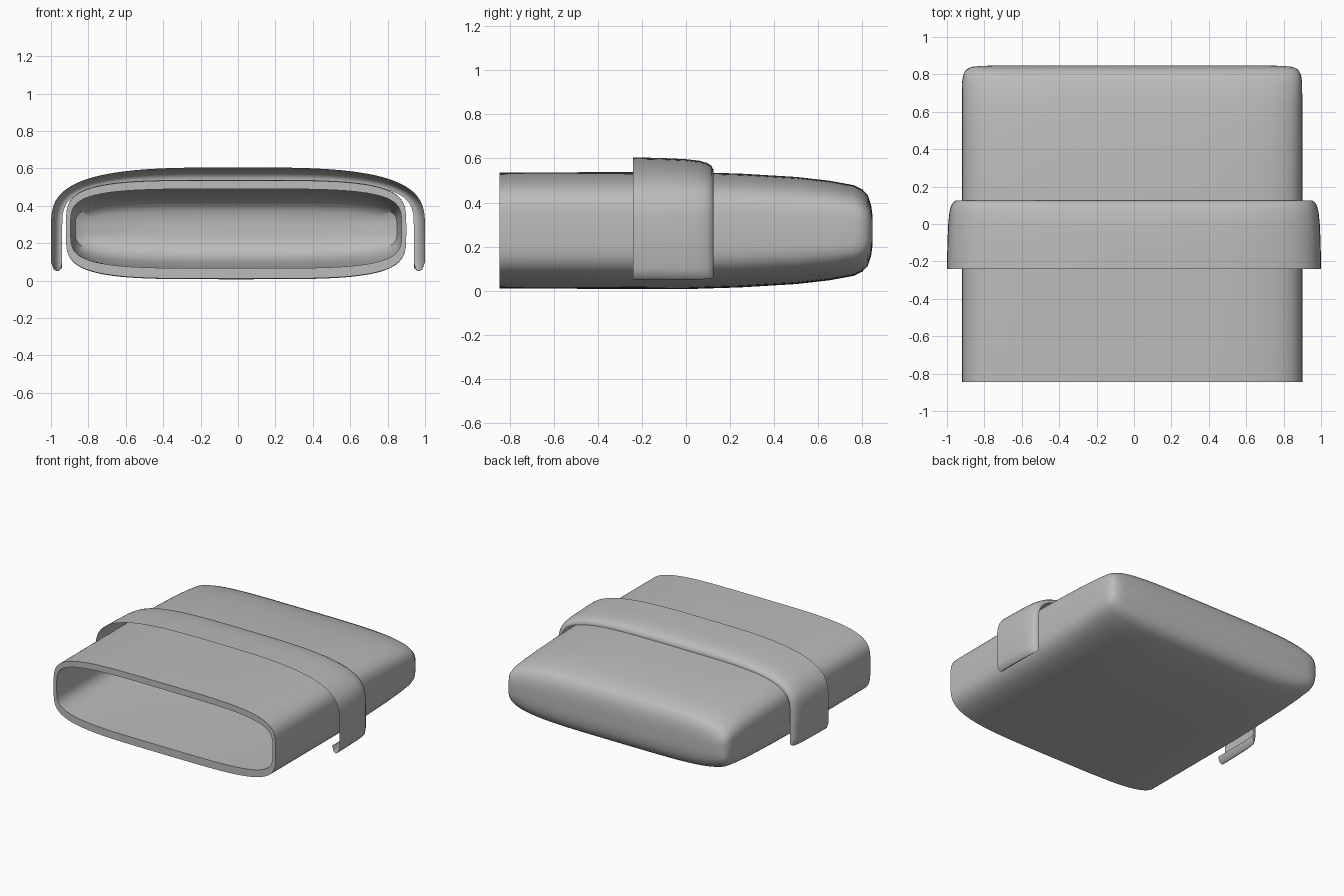
import bpy
import bmesh
import math

cube = bpy.data.objects.get("Cube")
if cube:
    bpy.data.objects.remove(cube, do_unlink=True)

grey = bpy.data.materials.new("plain grey")
grey.use_nodes = True
GREY = (0.5, 0.5, 0.5, 1)
grey.diffuse_color = GREY
grey.node_tree.nodes["Principled BSDF"].inputs["Base Color"].default_value = GREY


def power(v, n):
    return math.copysign(abs(v) ** (2 / n), v)


def oval(w, h, n, cx, cz, start, end, steps):
    """Points (x, z) on a squared-off oval between two angles."""
    pts = []
    for i in range(steps + 1):
        a = start + (end - start) * i / steps
        c, s = math.cos(a), math.sin(a)
        c = 0 if abs(c) < 1e-6 else c
        s = 0 if abs(s) < 1e-6 else s
        pts.append((cx + w * power(c, n), cz + h * power(s, n)))
    return pts


def loft(name, sections, closed, cap):
    """Skin a list of (y, [(x, z), ...]) sections."""
    bm = bmesh.new()
    rings = [[bm.verts.new((x, y, z)) for x, z in pts] for y, pts in sections]
    for a, b in zip(rings, rings[1:]):
        k = len(a)
        for i in range(k if closed else k - 1):
            j = (i + 1) % k
            bm.faces.new((a[i], a[j], b[j], b[i]))
    if cap:
        bm.faces.new(rings[0])
        bm.faces.new(rings[-1])
    bmesh.ops.remove_doubles(bm, verts=bm.verts, dist=0.0005)
    bmesh.ops.recalc_face_normals(bm, faces=bm.faces)
    mesh = bpy.data.meshes.new(name)
    bm.to_mesh(mesh)
    bm.free()
    obj = bpy.data.objects.new(name, mesh)
    bpy.context.collection.objects.link(obj)
    mesh.materials.append(grey)
    bpy.ops.object.select_all(action="DESELECT")
    obj.select_set(True)
    bpy.context.view_layer.objects.active = obj
    bpy.ops.object.shade_smooth_by_angle(angle=math.radians(45))
    return obj


# Sleeve: (y, half width, half height), outside from back to mouth, then inside
outside = [(0.847, 0.5, 0.03), (0.846, 0.8, 0.07), (0.84, 0.86, 0.115),
           (0.825, 0.888, 0.16), (0.80, 0.902, 0.187), (0.76, 0.909, 0.206),
           (0.65, 0.91, 0.226), (0.5, 0.91, 0.243), (0.25, 0.91, 0.258),
           (0, 0.91, 0.266), (-0.845, 0.91, 0.263)]
inside = [(-0.845, 0.885, 0.212), (0.3, 0.885, 0.205), (0.6, 0.88, 0.18),
          (0.72, 0.86, 0.14), (0.75, 0.8, 0.09), (0.755, 0.4, 0.03)]
sections = []
for stations, cz in ((outside, 0.273), (inside, 0.278)):
    for y, w, h in stations:
        sections.append((y, oval(w, h, 4.2, -0.01, cz, 0, math.tau, 96)[:-1]))
loft("sleeve", sections, closed=True, cap=True)


# Strap: arched sheet, open at the front and curling in at the back and tips
def strap_profile(t):
    w, h = 1 - 0.06 * t, 0.335 - 0.07 * t
    lift = 0.02 * t * t
    arch = oval(w, h, 3.3 + 0.5 * t, 0, 0.27, 0, math.pi, 64)
    tip = []
    for f, z in ((1, 0.10), (0.75, 0.06), (0.5, 0.05), (0.2, 0.06), (0, 0.10)):
        tip.append((0.94 + (w - 0.94) * f + 0.0006 * f, z + lift))
    left = tip[::-1]
    right = [(-x, z) for x, z in tip]
    return left + arch + right


curl = [(-0.24, 0), (-0.1, 0.05), (0, 0.12), (0.06, 0.22), (0.095, 0.36),
        (0.115, 0.55), (0.125, 0.8), (0.125, 1)]
loft("strap", [(y, strap_profile(t)) for y, t in curl], closed=False, cap=False)
